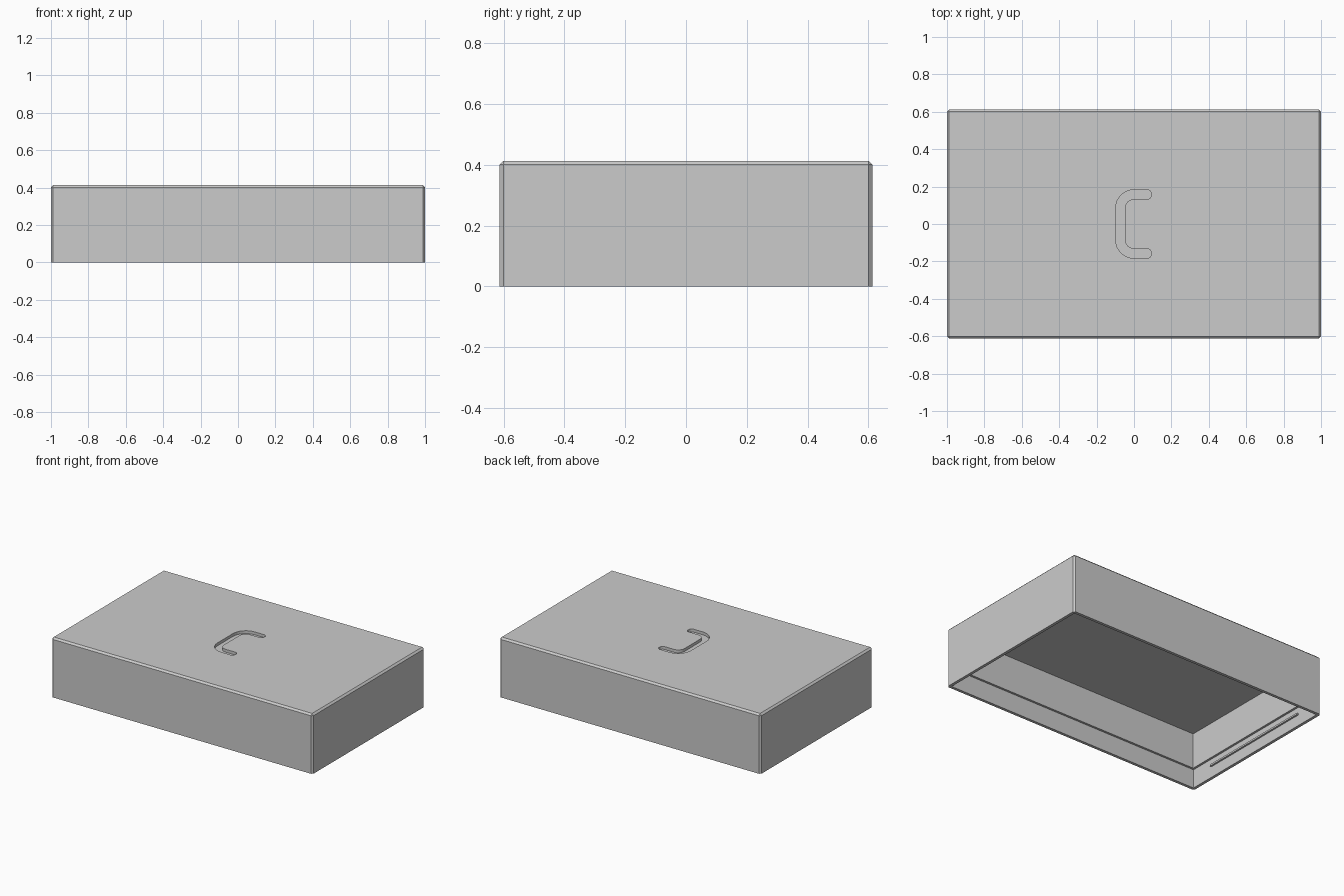
import bpy, bmesh
from math import cos, sin, pi

if "Cube" in bpy.data.objects:
    bpy.data.objects.remove(bpy.data.objects["Cube"])

HALF_X, HALF_Y, HEIGHT = 1.0, 0.613, 0.413
RIM, WALL, STEP_Z, CEILING_Z = 0.02, 0.035, 0.13, 0.375

grey = bpy.data.materials.new("plain_grey")
grey.use_nodes = True
grey.diffuse_color = (0.6, 0.6, 0.6, 1)
grey.node_tree.nodes["Principled BSDF"].inputs["Base Color"].default_value = (0.6, 0.6, 0.6, 1)


def make_object(name, bm):
    bmesh.ops.recalc_face_normals(bm, faces=bm.faces)
    mesh = bpy.data.meshes.new(name)
    bm.to_mesh(mesh)
    bm.free()
    mesh.materials.append(grey)
    ob = bpy.data.objects.new(name, mesh)
    bpy.context.scene.collection.objects.link(ob)
    return ob


def box(name, hx, hy, z0, z1, cx=0, chamfer=0):
    bm = bmesh.new()
    bmesh.ops.create_cube(bm, size=1)
    for v in bm.verts:
        v.co = (cx + v.co.x * 2 * hx, v.co.y * 2 * hy, z1 if v.co.z > 0 else z0)
    if chamfer:
        # every edge except those around the open base
        edges = [e for e in bm.edges if any(v.co.z > z0 for v in e.verts)]
        bmesh.ops.bevel(bm, geom=edges, offset=chamfer, segments=1, affect='EDGES')
    return make_object(name, bm)


def arc(cx, cy, r, a0, a1, n=8):
    angles = [a0 + (a1 - a0) * i / n for i in range(n + 1)]
    return [(cx + r * cos(a), cy + r * sin(a)) for a in angles]


def grip_slot(z0, z1):
    # upper half of the bracket outline, mirrored to complete it
    half = (arc(0.0, 0.085, 0.098, pi, pi / 2)
            + arc(0.072, 0.163, 0.02, pi / 2, 0, 5)
            + arc(0.072, 0.153, 0.02, 0, -pi / 2, 5)
            + arc(0.0, 0.085, 0.048, pi / 2, pi))
    outline = half + [(x, -y) for x, y in reversed(half)]
    bm = bmesh.new()
    face = bm.faces.new([bm.verts.new((x, y, z0)) for x, y in outline])
    top = bmesh.ops.extrude_face_region(bm, geom=[face])["geom"]
    for v in top:
        if isinstance(v, bmesh.types.BMVert):
            v.co.z = z1
    return make_object("grip_slot_cutter", bm)


def cut(target, cutter):
    mod = target.modifiers.new("cut", 'BOOLEAN')
    mod.operation = 'DIFFERENCE'
    mod.solver = 'EXACT'
    mod.object = cutter
    bpy.context.view_layer.objects.active = target
    bpy.ops.object.modifier_apply(modifier=mod.name)
    bpy.data.objects.remove(cutter)


# Lid shell: chamfered block hollowed from below, with a thinner lower rim
lid = box("lid_shell", HALF_X, HALF_Y, 0, HEIGHT, chamfer=0.012)
cut(lid, box("cavity_cutter", HALF_X - WALL, HALF_Y - WALL, -0.1, CEILING_Z))
cut(lid, box("rim_cutter", HALF_X - RIM, HALF_Y - RIM, -0.1, STEP_Z))

# Shallow bracket-shaped grip recess in the top
cut(lid, grip_slot(HEIGHT - 0.02, HEIGHT + 0.1))

# Snap ridges inside the short ends
for side, label in ((-1, "right"), (1, "left")):
    box("snap_ridge_" + label, 0.007, 0.42, 0.075, 0.087, side * (HALF_X - RIM - 0.005))
